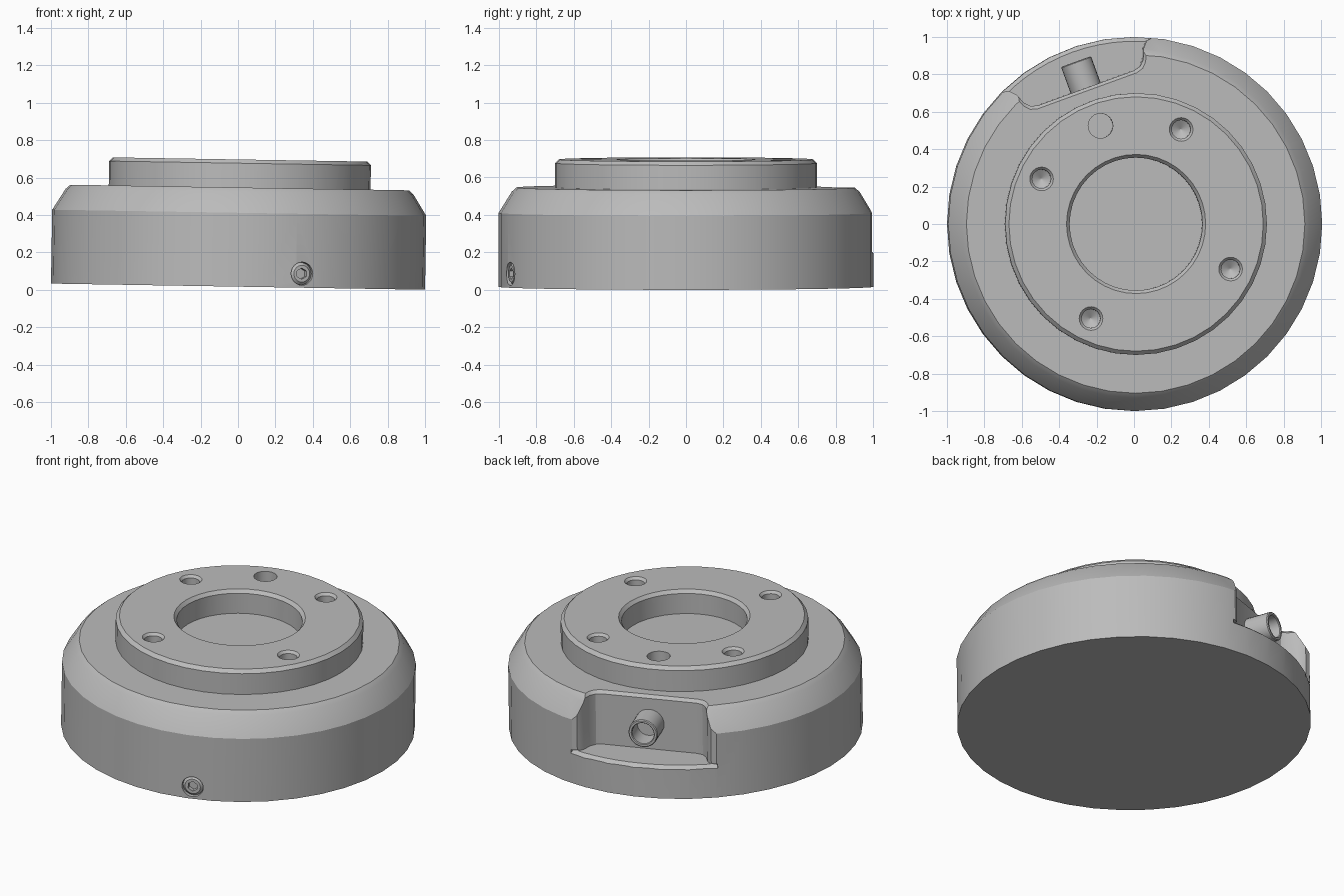
import bpy, bmesh, math
from mathutils import Matrix, Vector

cube = bpy.data.objects.get("Cube")
if cube:
    bpy.data.objects.remove(cube, do_unlink=True)

grey = bpy.data.materials.new("satin grey")
grey.use_nodes = True
COLOUR = (0.5, 0.5, 0.5, 1)
grey.diffuse_color = COLOUR
grey.node_tree.nodes["Principled BSDF"].inputs["Base Color"].default_value = COLOUR


def loft(name, sections, matrix=Matrix()):
    """Closed solid skinned through point loops of equal length."""
    bm = bmesh.new()
    rings = [[bm.verts.new(matrix @ Vector(p)) for p in s] for s in sections]
    n = len(rings[0])
    for a, b in zip(rings, rings[1:]):
        for i in range(n):
            j = (i + 1) % n
            bm.faces.new((a[i], a[j], b[j], b[i]))
    bm.faces.new(rings[0][::-1])
    bm.faces.new(rings[-1])
    bmesh.ops.recalc_face_normals(bm, faces=bm.faces)
    mesh = bpy.data.meshes.new(name)
    bm.to_mesh(mesh)
    bm.free()
    mesh.materials.append(grey)
    ob = bpy.data.objects.new(name, mesh)
    bpy.context.collection.objects.link(ob)
    return ob


def lathe(name, profile, matrix=Matrix(), n=32):
    """Solid of revolution about local z from (radius, height) points."""
    angles = [math.tau * i / n for i in range(n)]
    return loft(name, [[(r * math.cos(a), r * math.sin(a), z) for a in angles]
                       for r, z in profile], matrix)


def cut(target, cutter):
    """Subtract a cutter and discard it."""
    mod = target.modifiers.new("cut", 'BOOLEAN')
    mod.operation, mod.solver, mod.object = 'DIFFERENCE', 'EXACT', cutter
    bpy.context.view_layer.objects.active = target
    bpy.ops.object.modifier_apply(modifier=mod.name)
    bpy.data.objects.remove(cutter, do_unlink=True)


def radial(angle, dist, height):
    """Frame whose z axis points outwards at the given angle."""
    return (Matrix.Rotation(angle, 4, 'Z') @ Matrix.Translation((dist, 0, height))
            @ Matrix.Rotation(math.pi / 2, 4, 'Y'))


TOP = 0.68
NOTCH = math.radians(110)
SCREW = math.radians(-70)

# Body: base disc, sloped shoulder, raised flange and shallow central bore
body = lathe("body", [(1, 0), (1, 0.395), (0.93, 0.508), (0.905, 0.53), (0.70, 0.53),
                      (0.70, 0.66), (0.68, TOP), (0.372, TOP), (0.355, 0.66),
                      (0.355, 0.535)], n=40)

# Four countersunk bolt holes with drilled tips
for k in range(4):
    a = math.radians(64.5 + 90 * k)
    cut(body, lathe("bolt_hole", [(0.072, TOP + 0.01), (0.05, TOP - 0.015),
                                  (0.05, TOP - 0.12), (0.003, TOP - 0.15)],
                    Matrix.Translation((0.56 * math.cos(a), 0.56 * math.sin(a), 0)), 24))

# Plain dowel hole
cut(body, lathe("dowel_hole", [(0.066, TOP + 0.02), (0.066, TOP - 0.1)],
                Matrix.Translation((-0.19, 0.525, 0)), 24))

# Notch with flared sides and a softened upper edge
half = [(0.774, 0.275), (0.785, 0.312), (0.813, 0.339), (0.868, 0.362),
        (0.90, 0.392), (0.907, 0.44), (1.2, 0.44)]
outline = half + [(x, -y) for x, y in reversed(half)]


def notch_section(z, grow):
    return [(x - grow if x < 1 else x, y + math.copysign(grow * 0.5, y), z)
            for x, y in outline]


cut(body, loft("notch", [notch_section(0.20, 0), notch_section(0.512, 0),
                         notch_section(0.532, 0.018), notch_section(0.60, 0.018)],
               Matrix.Rotation(NOTCH, 4, 'Z')))

# Chamfer along the outer lip of the notch floor
lip = []
for i in range(13):
    a = NOTCH + math.radians(-25.5 + 51 * i / 12)
    lip.append([(r * math.cos(a), r * math.sin(a), z)
                for r, z in ((0.97, 0.206), (1.03, 0.155), (1.03, 0.206))])
cut(body, loft("lip_chamfer", lip))

# Side screw bore
cut(body, lathe("screw_bore", [(0.062, -0.05), (0.062, 0.1)],
                radial(SCREW, 0.99, 0.075), 24))

# Cable outlet tube on the notch wall
outlet = lathe("outlet_tube", [(0.085, -0.02), (0.085, 0.145), (0.08, 0.15), (0.068, 0.15),
                               (0.064, 0.145), (0.064, 0.03)],
               radial(NOTCH, 0.774, 0.36), 24)

# Side screw with a hexagonal socket
screw = lathe("side_screw", [(0.06, -0.06), (0.06, -0.012), (0.045, 0.003)],
              radial(SCREW, 0.99, 0.075), 24)
cut(screw, lathe("hex_socket", [(0.03, -0.025), (0.03, 0.05)],
                 radial(SCREW, 0.99, 0.075), 6))

# Slight lean of the whole part, then smooth shading
lean = Matrix.Translation((0, 0, 0.0165)) @ Matrix.Rotation(0.0165, 4, 'Y')
for ob in (body, outlet, screw):
    ob.data.transform(lean)
    bpy.ops.object.select_all(action='DESELECT')
    ob.select_set(True)
    bpy.context.view_layer.objects.active = ob
    bpy.ops.object.shade_smooth_by_angle(angle=math.radians(28))
